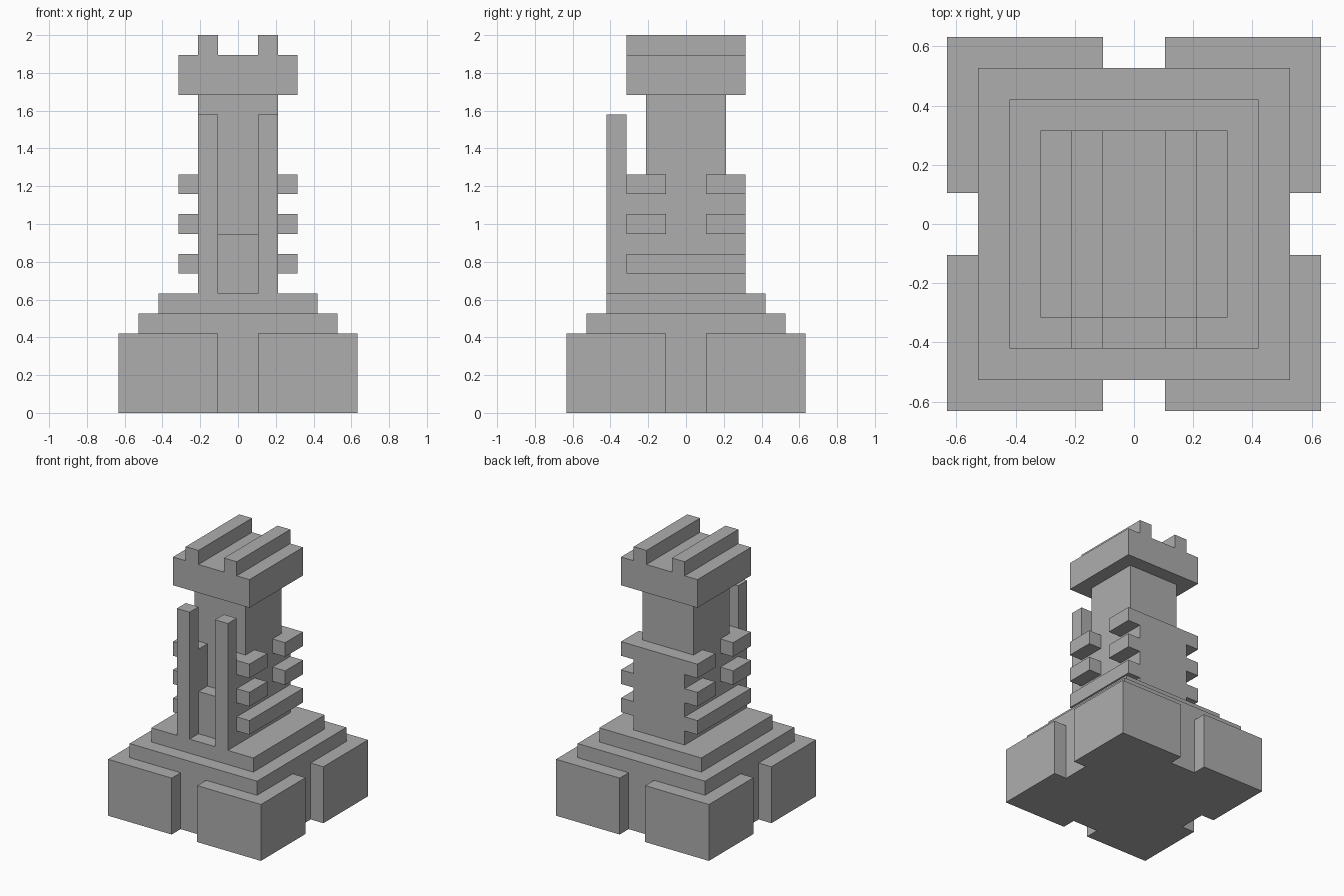
import bpy
import bmesh
from mathutils import Vector

U = 2 / 19  # one block of the modelling grid

if "Cube" in bpy.data.objects:
    bpy.data.objects.remove(bpy.data.objects["Cube"], do_unlink=True)

stone = bpy.data.materials.new("grey_stone")
stone.use_nodes = True
grey = (0.42, 0.42, 0.42, 1)
stone.diffuse_color = grey
stone.node_tree.nodes["Principled BSDF"].inputs["Base Color"].default_value = grey


def prism(name, outline, low, high, axis="z"):
    """Extrude a flat outline, in blocks, from low to high along z or y."""
    def place(a, b, c):
        return Vector((a, b, c) if axis == "z" else (a, c, b)) * U

    bm = bmesh.new()
    face = bm.faces.new([bm.verts.new(place(a, b, low)) for a, b in outline])
    new = bmesh.ops.extrude_face_region(bm, geom=[face])["geom"]
    verts = [g for g in new if isinstance(g, bmesh.types.BMVert)]
    bmesh.ops.translate(bm, verts=verts, vec=place(0, 0, high - low))
    bmesh.ops.recalc_face_normals(bm, faces=bm.faces)
    mesh = bpy.data.meshes.new(name)
    bm.to_mesh(mesh)
    bm.free()
    mesh.materials.append(stone)
    obj = bpy.data.objects.new(name, mesh)
    bpy.context.collection.objects.link(obj)
    return obj


def box(name, x0, x1, y0, y1, z0, z1):
    return prism(name, [(x0, y0), (x1, y0), (x1, y1), (x0, y1)], z0, z1)


def mirrored_box(name, *size):
    """A box on the left side with its copy on the right."""
    obj = box(name, *size)
    obj.modifiers.new("Mirror", "MIRROR").use_axis = (True, False, False)


# Base: square plinth with a notch in the middle of each side
quarter = [(5, 1), (6, 1), (6, 6), (1, 6), (1, 5)]
plinth = []
for turn in range(4):
    plinth += quarter
    quarter = [(-y, x) for x, y in quarter]
prism("plinth", plinth, 0, 4)

# Steps
box("lower_step", -5, 5, -5, 5, 4, 5)
box("upper_step", -4, 4, -4, 4, 5, 6)

# Lower shaft with an open channel at the front, partly filled by a sill
half = [(1, -2), (1, -3), (2, -3), (2, 3)]
prism("lower_shaft", half + [(-x, y) for x, y in reversed(half)], 6, 12)
box("front_sill", -1, 1, -3, -2, 6, 9)

# Pillars and side ribs
mirrored_box("front_pillars", 1, 2, -4, -3, 6, 15)
mirrored_box("long_ribs", 2, 3, -3, 3, 7, 8)
for z in (9, 11):
    mirrored_box("front_ribs", 2, 3, -3, -1, z, z + 1)
    mirrored_box("back_ribs", 2, 3, 1, 3, z, z + 1)

# Upper shaft and the head with two ridges
box("upper_shaft", -2, 2, -2, 2, 12, 16)
half = [(3, 16), (3, 18), (2, 18), (2, 19), (1, 19), (1, 18)]
prism("ridged_head", half + [(-x, z) for x, z in reversed(half)], -3, 3, "y")
